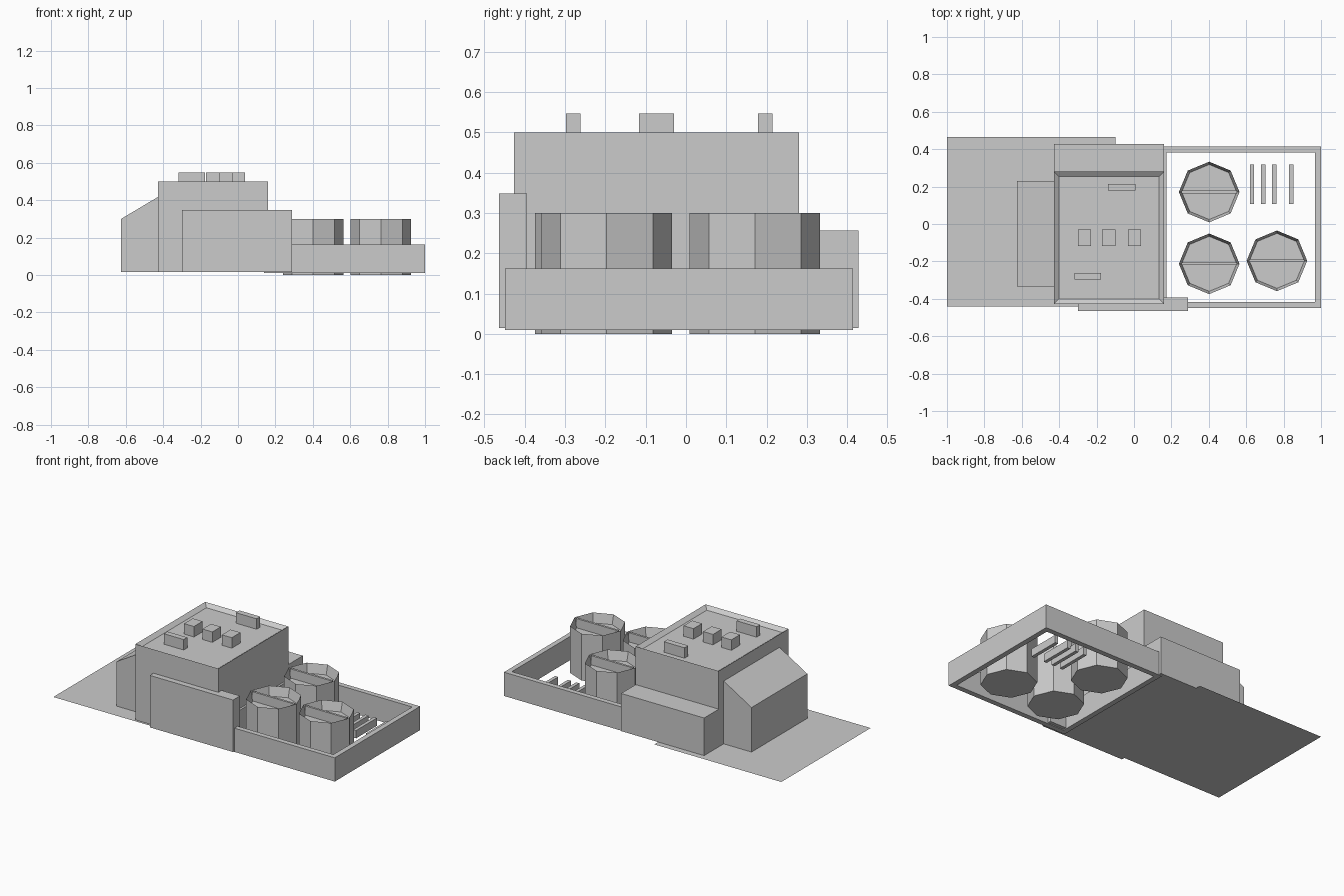
import bpy, bmesh
from math import pi

cube = bpy.data.objects.get("Cube")
if cube:
    bpy.data.objects.remove(cube, do_unlink=True)

GREY = (0.6, 0.6, 0.6, 1)
mat = bpy.data.materials.new("plain_grey")
mat.use_nodes = True
mat.diffuse_color = GREY
mat.node_tree.nodes["Principled BSDF"].inputs["Base Color"].default_value = GREY


def finish(name, bm):
    bmesh.ops.recalc_face_normals(bm, faces=bm.faces)
    mesh = bpy.data.meshes.new(name)
    bm.to_mesh(mesh)
    bm.free()
    mesh.materials.append(mat)
    ob = bpy.data.objects.new(name, mesh)
    bpy.context.collection.objects.link(ob)
    return ob


def box_bm(x, y, z):
    bm = bmesh.new()
    bmesh.ops.create_cube(bm, size=1)
    for v in bm.verts:
        v.co = [r[0] if c < 0 else r[1] for c, r in zip(v.co, (x, y, z))]
    bm.normal_update()
    return bm


def box(name, x, y, z):
    return finish(name, box_bm(x, y, z))


def cap(bm, sign):
    bm.normal_update()
    return next(f for f in bm.faces if f.normal.z * sign > 0.9)


def recess(bm, lip, depth):
    """Sink the top face inside a raised lip."""
    top = cap(bm, 1)
    bmesh.ops.inset_region(bm, faces=[top], thickness=lip, use_even_offset=True)
    for v in top.verts:
        v.co.z -= depth


BASE = 0.015

# Thin ground sheet beside the building
bm = bmesh.new()
bmesh.ops.create_grid(bm, x_segments=1, y_segments=1, size=1)
for v in bm.verts:
    v.co = (-1 if v.co.x < 0 else -0.1, -0.44 if v.co.y < 0 else 0.464, BASE - 0.002)
finish("ground_sheet", bm)

# Main building with a low parapet
bm = box_bm((-0.428, 0.16), (-0.427, 0.28), (BASE, 0.5))
recess(bm, 0.027, 0.02)
finish("main_building", bm)

# Lower wings and the freestanding front wall
box("rear_wing", (-0.428, 0.16), (0.28, 0.428), (BASE, 0.256))
box("front_wall", (-0.3, 0.29), (-0.464, -0.394), (BASE, 0.348))

# Side wing with a lean-to roof
bm = box_bm((-0.625, -0.428), (-0.335, 0.23), (BASE, 0.417))
for v in bm.verts:
    if v.co.z > 0.4 and v.co.x < -0.6:
        v.co.z = 0.3
finish("sloped_wing", bm)

# Rooftop units and vents
for i, x in enumerate((-0.3, -0.17, -0.032)):
    box(f"roof_unit_{i + 1}", (x, x + 0.07), (-0.117, -0.03), (0.48, 0.547))
box("roof_vent_back", (-0.14, 0.007), (0.178, 0.215), (0.48, 0.547))
box("roof_vent_front", (-0.317, -0.176), (-0.298, -0.262), (0.48, 0.547))

# Open yard enclosure: a box hollowed right through
bm = box_bm((0.14, 1.0), (-0.449, 0.414), (0.01, 0.162))
ends = [cap(bm, 1), cap(bm, -1)]
for f in ends:
    bmesh.ops.inset_region(bm, faces=[f], thickness=0.033, use_even_offset=True)
rims = [e for f in ends for e in f.edges]
bmesh.ops.delete(bm, geom=ends, context='FACES_ONLY')
bmesh.ops.bridge_loops(bm, edges=rims)
finish("yard_wall", bm)

# Octagonal tanks, each with a recessed top and a divider
R, TOP = 0.162, 0.3
for i, (x, y) in enumerate(((0.402, 0.171), (0.402, -0.213), (0.764, -0.197))):
    bm = bmesh.new()
    bmesh.ops.create_cone(bm, cap_ends=True, segments=8, radius1=R, radius2=R, depth=TOP)
    bmesh.ops.translate(bm, verts=bm.verts, vec=(x, y, TOP / 2))
    recess(bm, 0.014, 0.06)
    finish(f"tank_{i + 1}", bm)
    box(f"tank_divider_{i + 1}", (x - 0.148, x + 0.148), (y - 0.007, y + 0.007), (TOP - 0.06, TOP - 0.001))

# Row of low slats in the yard corner
for i, x in enumerate((0.62, 0.68, 0.739, 0.83)):
    box(f"yard_slat_{i + 1}", (x, x + 0.022), (0.108, 0.318), (0.01, 0.06))
